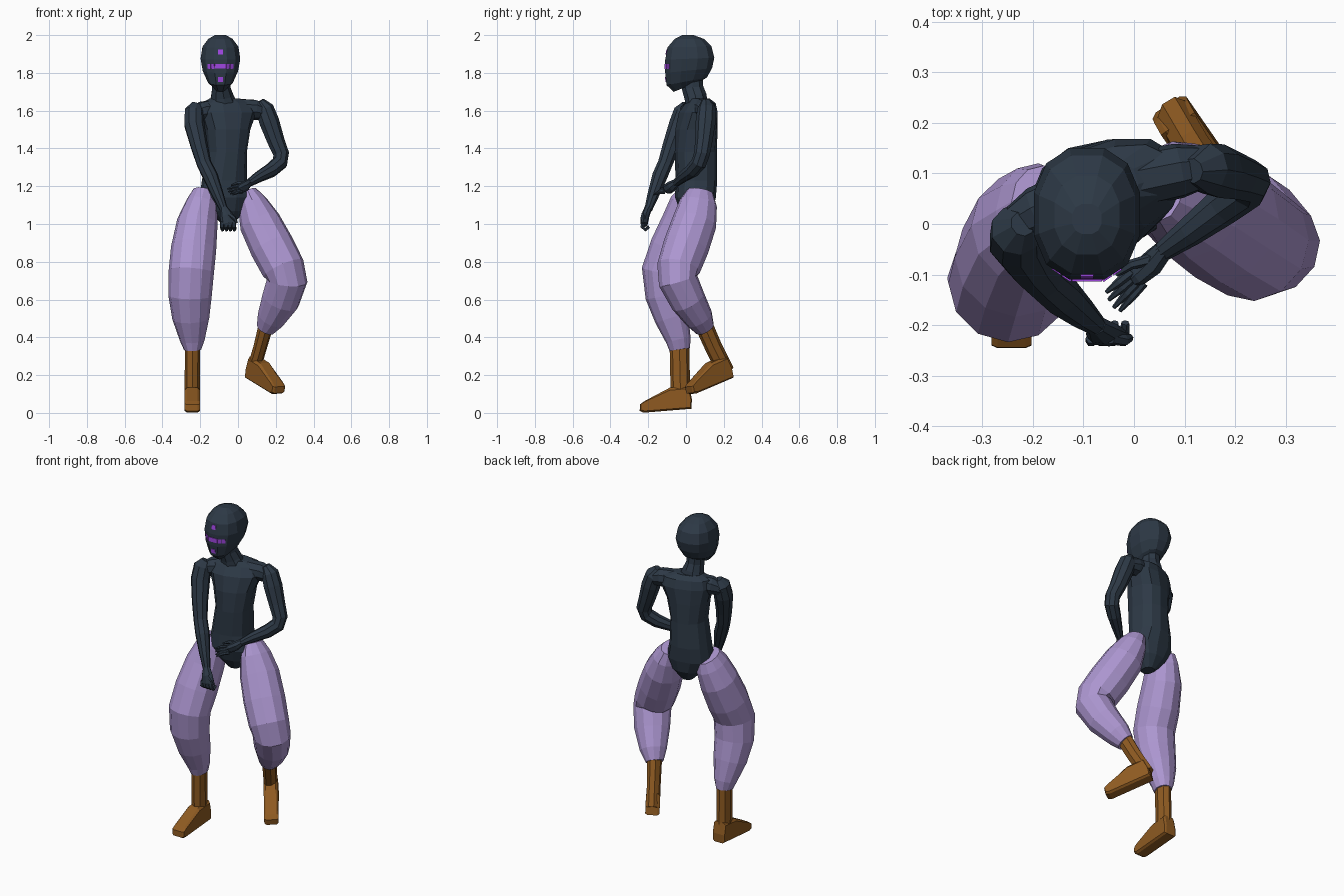
import bpy, bmesh, math
from mathutils import Vector, Matrix
from mathutils.bvhtree import BVHTree


def material(name, r, g, b):
    m = bpy.data.materials.new(name)
    lin = [(c / 255 / 12.92) if c < 11 else ((c / 255 + 0.055) / 1.055) ** 2.4 for c in (r, g, b)]
    m.diffuse_color = (*lin, 1)
    return m


NAVY = material("dark navy", 45, 57, 70)
LILAC = material("lilac cloth", 172, 150, 208)
BROWN = material("brown leather", 142, 90, 33)
VIOLET = material("bright violet", 160, 70, 225)


def finish(name, bm, mat):
    bmesh.ops.recalc_face_normals(bm, faces=bm.faces)
    me = bpy.data.meshes.new(name)
    bm.to_mesh(me)
    me.materials.append(mat)
    ob = bpy.data.objects.new(name, me)
    bpy.context.collection.objects.link(ob)
    return ob


def skin(name, rings, mat):
    """Join a list of equal point rings into a closed surface."""
    bm = bmesh.new()
    vs = [[bm.verts.new(p) for p in ring] for ring in rings]
    n = len(vs[0])
    for a, b in zip(vs, vs[1:]):
        for i in range(n):
            j = (i + 1) % n
            bm.faces.new((a[i], a[j], b[j], b[i]))
    bm.faces.new(vs[0][::-1])
    bm.faces.new(vs[-1])
    return finish(name, bm, mat)


def tube(name, stations, mat, n=9):
    """Limb: stations are (x, y, z, radius[, second radius]), rings square to the path."""
    pts = [Vector(s[:3]) for s in stations]
    rings, prev, u = [], None, None
    for i, s in enumerate(stations):
        t = (pts[min(i + 1, len(pts) - 1)] - pts[max(i - 1, 0)]).normalized()
        if prev is None:
            u = Vector((1, 0, 0)) if abs(t.x) < 0.8 else Vector((0, 1, 0))
        else:
            u = prev.rotation_difference(t) @ u
        u = (u - t * u.dot(t)).normalized()
        v = t.cross(u)
        ra, rb = s[3], s[-1]
        rings.append([pts[i] + u * ra * math.cos(a) + v * rb * math.sin(a)
                      for a in (2 * math.pi * k / n for k in range(n))])
        prev = t
    return skin(name, rings, mat)


def power(c, e):
    return math.copysign(abs(c) ** e, c)


# head: tilted rings given as front (y, z), back (y, z), half width
HX = -0.093
head_rings = []
for yf, zf, yb, zb, hw in [(-0.065, 1.70, 0.075, 1.755, 0.035), (-0.103, 1.735, 0.11, 1.775, 0.068),
                           (-0.11, 1.80, 0.138, 1.825, 0.096), (-0.11, 1.87, 0.15, 1.88, 0.108),
                           (-0.098, 1.935, 0.135, 1.94, 0.098), (-0.06, 1.98, 0.095, 1.98, 0.066),
                           (-0.02, 2.0, 0.04, 2.0, 0.03)]:
    ring = []
    for k in range(12):
        a = 2 * math.pi * (k + 0.5) / 12
        f = (1 - power(math.sin(a), 0.85) / power(math.sin(math.pi * 5.0 / 12), 0.85)) / 2
        ring.append(Vector((HX + hw * power(math.cos(a), 0.85), yb + (yf - yb) * f, zb + (zf - zb) * f)))
    head_rings.append(ring)
head = skin("head", head_rings, NAVY)
tube("neck", [(-0.08, 0.06, 1.62, 0.085, 0.06), (-0.085, 0.05, 1.675, 0.062, 0.06),
              (-0.09, 0.035, 1.72, 0.05, 0.058), (-0.093, 0.03, 1.80, 0.05, 0.058)], NAVY)

# face marks: thin plates laid on the face surface
bm = bmesh.new()
bm.from_mesh(head.data)
tree = BVHTree.FromBMesh(bm)
bm.free()
bm = bmesh.new()
marks = [(HX, 1.91, 0.026, 0.026), (HX, 1.765, 0.028, 0.026)]
marks += [(HX + 0.0195 * k, 1.835, 0.02, 0.026) for k in (-3, -2, -1, 0, 1, 2, 3)]
for x, z, w, h in marks:
    hit, nor, _, _ = tree.ray_cast(Vector((x, -1, z)), Vector((0, 1, 0)))
    rot = Vector((0, -1, 0)).rotation_difference(nor).to_matrix().to_4x4()
    bmesh.ops.create_cube(bm, size=1, matrix=Matrix.Translation(hit) @ rot @ Matrix.Diagonal((w, 0.007, h, 1)))
finish("face_marks", bm, VIOLET)

# torso: level rings (z, x, y, half width, half depth, turn in degrees)
torso = []
for z, x, y, rx, ry, yaw in [(1.005, -0.055, 0.055, 0.035, 0.04, 10), (1.07, -0.06, 0.055, 0.095, 0.085, 10),
                             (1.14, -0.068, 0.05, 0.136, 0.105, 10), (1.23, -0.072, 0.055, 0.118, 0.108, 12),
                             (1.38, -0.06, 0.052, 0.104, 0.11, 15), (1.50, -0.058, 0.055, 0.122, 0.108, 18),
                             (1.59, -0.055, 0.065, 0.155, 0.095, 18), (1.64, -0.06, 0.075, 0.14, 0.07, 18),
                             (1.665, -0.07, 0.07, 0.08, 0.05, 18)]:
    turn = Matrix.Rotation(math.radians(yaw), 3, 'Z')
    torso.append([Vector((x, y, z)) + turn @ Vector((rx * power(math.cos(a), 0.85), ry * power(math.sin(a), 0.85), 0))
                  for a in (2 * math.pi * (k + 0.5) / 12 for k in range(12))])
skin("torso", torso, NAVY)
tube("shoulder_yoke", [(-0.25, -0.01, 1.575, 0.035), (-0.19, 0.02, 1.595, 0.055), (-0.06, 0.075, 1.61, 0.06),
                       (0.09, 0.105, 1.605, 0.055), (0.15, 0.115, 1.59, 0.04)], NAVY)

# arms
tube("right_arm", [(-0.22, 0.0, 1.635, 0.025), (-0.232, -0.012, 1.60, 0.052), (-0.233, -0.035, 1.53, 0.055),
                   (-0.205, -0.08, 1.41, 0.046), (-0.18, -0.11, 1.32, 0.04), (-0.145, -0.14, 1.25, 0.041),
                   (-0.105, -0.175, 1.15, 0.031), (-0.075, -0.2, 1.075, 0.021)], NAVY)
tube("left_arm", [(0.115, 0.105, 1.65, 0.025), (0.14, 0.11, 1.61, 0.05), (0.165, 0.105, 1.54, 0.054),
                  (0.2, 0.095, 1.44, 0.047), (0.228, 0.085, 1.37, 0.043), (0.222, 0.07, 1.325, 0.042),
                  (0.175, 0.035, 1.285, 0.039), (0.11, -0.015, 1.25, 0.03), (0.055, -0.055, 1.215, 0.02)], NAVY)

# right hand: loose fist
tube("right_palm", [(-0.075, -0.2, 1.085, 0.02), (-0.06, -0.215, 1.045, 0.036, 0.022),
                    (-0.05, -0.222, 1.005, 0.042, 0.02), (-0.05, -0.22, 0.985, 0.03, 0.015)], NAVY, 8)
for k in range(4):
    x = -0.085 + 0.021 * k
    tube(f"right_finger_{k + 1}", [(x, -0.226, 1.01, 0.011), (x, -0.232, 0.985, 0.011),
                                   (x + 0.003, -0.215, 0.97, 0.01), (x + 0.005, -0.195, 0.985, 0.008)], NAVY, 6)
tube("right_thumb", [(-0.045, -0.225, 1.05, 0.013), (-0.02, -0.23, 1.03, 0.012), (-0.008, -0.225, 1.005, 0.008)], NAVY, 6)

# left hand: open, fingers spread
tube("left_palm", [(0.06, -0.05, 1.22, 0.02), (0.038, -0.075, 1.2, 0.024, 0.03),
                   (0.01, -0.098, 1.185, 0.02, 0.03), (0.0, -0.105, 1.18, 0.014, 0.024)], NAVY, 8)
for k, (tx, ty, tz) in enumerate([(-0.055, -0.135, 1.185), (-0.05, -0.15, 1.17), (-0.04, -0.165, 1.16), (-0.028, -0.172, 1.155)]):
    bx, by, bz = -0.005 + 0.008 * k, -0.095 - 0.007 * k, 1.192 - 0.008 * k
    tube(f"left_finger_{k + 1}", [(bx, by, bz, 0.01), ((bx + tx) / 2, (by + ty) / 2, (bz + tz) / 2 + 0.005, 0.009),
                                  (tx, ty, tz, 0.004)], NAVY, 6)
tube("left_thumb", [(0.035, -0.07, 1.215, 0.012), (-0.005, -0.08, 1.215, 0.01), (-0.035, -0.1, 1.205, 0.005)], NAVY, 6)

# baggy trouser legs
tube("right_trouser_leg", [(-0.178, 0.04, 1.165, 0.065, 0.08), (-0.19, 0.02, 1.11, 0.085, 0.105),
                           (-0.215, -0.01, 1.01, 0.108, 0.118), (-0.235, -0.07, 0.87, 0.12, 0.123),
                           (-0.247, -0.12, 0.75, 0.12, 0.115), (-0.254, -0.11, 0.62, 0.115, 0.105),
                           (-0.25, -0.075, 0.50, 0.098, 0.09), (-0.242, -0.04, 0.385, 0.066, 0.066),
                           (-0.24, -0.033, 0.335, 0.046, 0.055)], LILAC, 12)
tube("left_trouser_leg", [(0.05, 0.075, 1.17, 0.05, 0.07), (0.075, 0.065, 1.11, 0.08, 0.1),
                          (0.115, 0.045, 1.01, 0.11, 0.118), (0.18, 0.0, 0.88, 0.118, 0.122),
                          (0.24, -0.04, 0.765, 0.115, 0.115), (0.26, -0.042, 0.70, 0.108, 0.105),
                          (0.225, 0.01, 0.595, 0.102, 0.095), (0.175, 0.07, 0.5, 0.076, 0.076),
                          (0.145, 0.1, 0.445, 0.05, 0.053)], LILAC, 12)


# boots: shin tube plus a wedge foot extruded from a side profile
def foot(name, heel, forward, up):
    f = Vector(forward).normalized()
    u = Vector(up)
    u = (u - f * u.dot(f)).normalized()
    s = f.cross(u)
    profile = [(0, 0.008), (-0.004, 0.06), (0.006, 0.13), (0.11, 0.125), (0.245, 0.062),
               (0.272, 0.045), (0.275, 0.01), (0.255, 0)]
    section = [(-0.04, 0.82), (-0.028, 1), (0.028, 1), (0.04, 0.82)]  # narrowed sides soften the edges
    rings = [[Vector(heel) + f * (0.13 + (a - 0.13) * (0.96 if k < 1 else k)) + u * (0.05 + (b - 0.05) * k) + s * w
              for a, b in profile] for w, k in section]
    skin(name, rings, BROWN)


tube("right_boot_shaft", [(-0.24, -0.035, 0.37, 0.04, 0.052), (-0.242, -0.032, 0.22, 0.04, 0.052),
                          (-0.242, -0.028, 0.06, 0.04, 0.052)], BROWN, 8)
foot("right_foot", (-0.242, 0.03, 0.014), (0, -0.275, -0.014), (0, 0, 1))
tube("left_boot_shaft", [(0.15, 0.092, 0.47, 0.04, 0.048), (0.118, 0.145, 0.35, 0.036, 0.046),
                         (0.08, 0.21, 0.22, 0.036, 0.046)], BROWN, 8)
foot("left_foot", (0.065, 0.238, 0.178), (0.135, -0.195, -0.075), (0.05, -0.09, 0.21))
